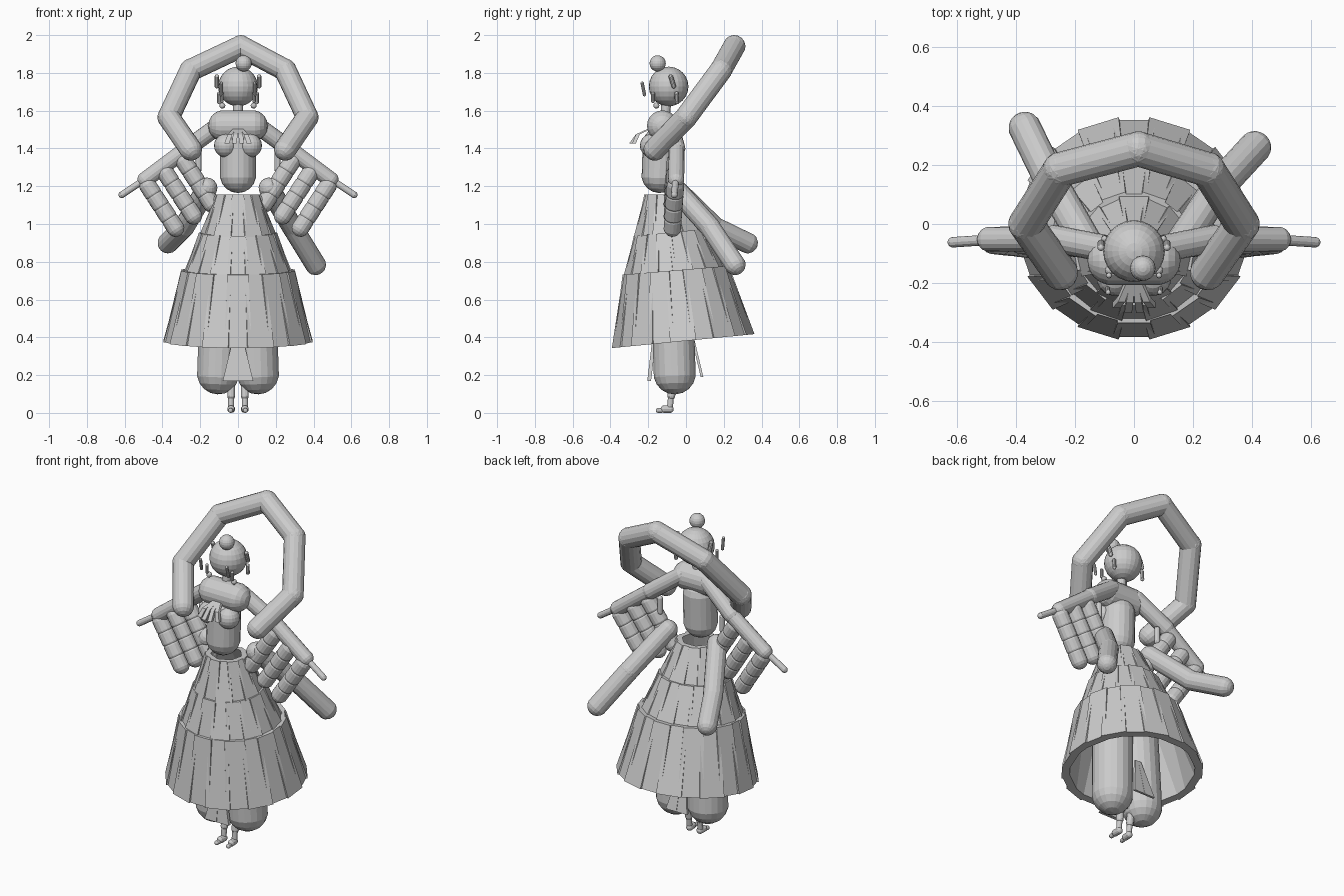
import bpy, bmesh
from math import sin, cos, pi
from mathutils import Vector, Matrix

cube = bpy.data.objects.get("Cube")
if cube:
    bpy.data.objects.remove(cube, do_unlink=True)

GREY = (0.6, 0.6, 0.6, 1)
mat = bpy.data.materials.new("plain grey")
mat.use_nodes = True
mat.diffuse_color = GREY
mat.node_tree.nodes["Principled BSDF"].inputs["Base Color"].default_value = GREY


def finish(name, bm):
    bmesh.ops.recalc_face_normals(bm, faces=bm.faces)
    mesh = bpy.data.meshes.new(name)
    bm.to_mesh(mesh)
    bm.free()
    mesh.materials.append(mat)
    obj = bpy.data.objects.new(name, mesh)
    bpy.context.collection.objects.link(obj)
    return obj


def add_capsule(bm, a, b, r, sides=16):
    """Stretch a sphere between points a and b."""
    a, b = Vector(a), Vector(b)
    d = b - a
    verts = bmesh.ops.create_uvsphere(bm, u_segments=sides, v_segments=9, radius=r)["verts"]
    for v in verts:
        v.co.z += d.length / 2 * (1 if v.co.z > 0 else -1)
    turn = d.to_track_quat("Z", "Y").to_matrix().to_4x4()
    bmesh.ops.transform(bm, verts=verts, matrix=Matrix.Translation((a + b) / 2) @ turn)


def chain(name, pts, r, sides=16, gap=0.0):
    """Capsules end to end; a gap pinches the joints."""
    bm = bmesh.new()
    for a, b in zip(pts, pts[1:]):
        a, b = Vector(a), Vector(b)
        add_capsule(bm, a.lerp(b, gap), b.lerp(a, gap), r, sides)
    return finish(name, bm)


def ball(name, c, r, sides=24):
    bm = bmesh.new()
    bmesh.ops.create_uvsphere(bm, u_segments=sides, v_segments=sides // 2, radius=r,
                              matrix=Matrix.Translation(c))
    return finish(name, bm)


def add_block(bm, low, high):
    """Close two matching four-point rings into a block."""
    lo = [bm.verts.new(p) for p in low]
    hi = [bm.verts.new(p) for p in high]
    bm.faces.new(lo)
    bm.faces.new(hi)
    for i in range(4):
        j = (i + 1) % 4
        bm.faces.new((lo[i], lo[j], hi[j], hi[i]))


def add_strip(bm, top, bottom, w_top, w_bottom, thick):
    """Flat cloth strip, facing front or back."""
    def ring(c, w):
        x, y, z = c
        return [(x - w / 2, y - thick / 2, z), (x + w / 2, y - thick / 2, z),
                (x + w / 2, y + thick / 2, z), (x - w / 2, y + thick / 2, z)]
    add_block(bm, ring(bottom, w_bottom), ring(top, w_top))


# Skirt tiers: flat overlapping pleats, hem higher behind
def skirt_tier(name, top, bottom, count, thick):
    bm = bmesh.new()

    def ring(level, ang, off):
        z, slope, cy, r = level
        half = r * pi / count * 1.2
        pts = []
        for t, d in ((-half, 0), (half, 0), (half, thick), (-half, thick)):
            rr = r + off - d
            x = rr * sin(ang) + t * cos(ang)
            y = 0.95 * (t * sin(ang) - rr * cos(ang))
            pts.append((x, cy + y, z + slope * y / r))
        return pts
    for i in range(count):
        ang = 2 * pi * i / count
        off = 0.006 * (i % 2)
        add_block(bm, ring(bottom, ang, off), ring(top, ang, -off))
    finish(name, bm)


# level: height, rise toward the back, centre y, radius
skirt_tier("skirt_upper_tier", (1.155, 0.0, -0.11, 0.117), (0.95, 0.02, -0.09, 0.188), 14, 0.03)
skirt_tier("skirt_middle_tier", (0.955, 0.02, -0.085, 0.202), (0.735, 0.025, -0.06, 0.28), 18, 0.035)
skirt_tier("skirt_lower_tier", (0.755, 0.025, -0.053, 0.298), (0.38, 0.038, -0.015, 0.388), 20, 0.045)

# Body
ball("head", (0, -0.092, 1.728), 0.105)
ball("hair_bun", (0.03, -0.15, 1.85), 0.043, 20)
chain("neck", [(0, -0.11, 1.56), (0, -0.105, 1.64)], 0.026)
chain("chest", [(-0.075, -0.125, 1.52), (0.075, -0.125, 1.52)], 0.083, 20)
chain("waist", [(0, -0.135, 1.42), (0, -0.14, 1.26)], 0.096, 20)

# Raised scarf arch above the head
half_arch = [(0.25, -0.165, 1.395), (0.367, 0.0, 1.565), (0.25, 0.185, 1.815)]
arch = [(-x, y, z) for x, y, z in half_arch] + [(0.015, 0.255, 1.94)] + half_arch[::-1]
chain("scarf_arch", arch, 0.06)

# Trailing sash ends, each hanging differently
chain("right_sash", [(-0.165, -0.06, 1.19), (-0.285, 0.15, 0.985), (-0.37, 0.325, 0.9)], 0.056)
chain("left_sash", [(0.165, -0.06, 1.19), (0.29, 0.13, 0.98), (0.41, 0.26, 0.785)], 0.056)

for side, s in (("left", 1), ("right", -1)):
    def m(*p):
        return Vector((s * p[0], p[1], p[2]))

    ball(side + "_bust", m(0.065, -0.182, 1.415), 0.062, 20)

    # Arm and hanging sleeve made of segmented tubes
    chain(side + "_upper_arm", [m(0.09, -0.085, 1.53), m(0.27, -0.05, 1.4)], 0.047)
    chain(side + "_forearm", [m(0.27, -0.05, 1.4), m(0.49, -0.052, 1.235)], 0.043)
    for k, (x, z) in enumerate(((0.485, 1.215), (0.39, 1.28), (0.295, 1.345))):
        start = m(x, -0.055, z)
        step = m(-0.163, -0.018, -0.25) / 4
        chain(f"{side}_sleeve_tube_{k + 1}", [start + step * i for i in range(5)], 0.047, gap=0.22)
    chain(side + "_hand", [m(0.51, -0.055, 1.225), m(0.615, -0.062, 1.155)], 0.018, 12)
    chain(side + "_tassel", [m(0.208, -0.05, 1.37), m(0.208, -0.05, 1.29)], 0.016, 12)

    # Hair ornaments
    chain(side + "_hair_pin", [m(0.112, -0.08, 1.78), m(0.112, -0.065, 1.73)], 0.012, 10)
    chain(side + "_back_lock", [m(0.1, -0.05, 1.69), m(0.1, -0.048, 1.645)], 0.011, 10)
    chain(side + "_side_lock", [m(0.085, -0.175, 1.69), m(0.085, -0.175, 1.65)], 0.01, 10)
    chain(side + "_front_lock", [m(0.088, -0.232, 1.745), m(0.09, -0.22, 1.685)], 0.009, 10)
    ball(side + "_earring", m(0.083, -0.157, 1.627), 0.016, 12)

    # Bloomers, ankles and feet
    chain(side + "_bloomer", [m(0.105, -0.06, 0.212), m(0.085, -0.08, 0.82)], 0.114, 20)
    chain(side + "_calf", [m(0.036, -0.068, 0.16), m(0.036, -0.078, 0.09)], 0.021, 12)
    chain(side + "_ankle", [m(0.036, -0.078, 0.1), m(0.036, -0.085, 0.03)], 0.016, 12)
    chain(side + "_foot", [m(0.035, -0.085, 0.02), m(0.037, -0.115, 0.02)], 0.02, 12)
    chain(side + "_toe", [m(0.036, -0.11, 0.014), m(0.039, -0.147, 0.013)], 0.013, 12)

# Chest bow ribbons
bow = bmesh.new()
for x in (-0.06, -0.02, 0.02, 0.06):
    knot = (x * 0.3, -0.19, 1.505)
    bend = (x * 0.7, -0.255, 1.475)
    add_strip(bow, knot, bend, 0.016, 0.024, 0.02)
    add_strip(bow, bend, (x, -0.3 + abs(x) * 0.4, 1.425), 0.024, 0.026, 0.02)
finish("chest_bow", bow)

# Hanging cloth panels under the skirt
panels = bmesh.new()
for s in (-1, 1):
    add_strip(panels, (s * 0.01, -0.165, 0.42), (s * 0.041, -0.195, 0.17), 0.02, 0.08, 0.02)
    add_strip(panels, (s * 0.01, 0.03, 0.42), (s * 0.036, 0.085, 0.19), 0.02, 0.07, 0.014)
finish("underskirt_panels", panels)
